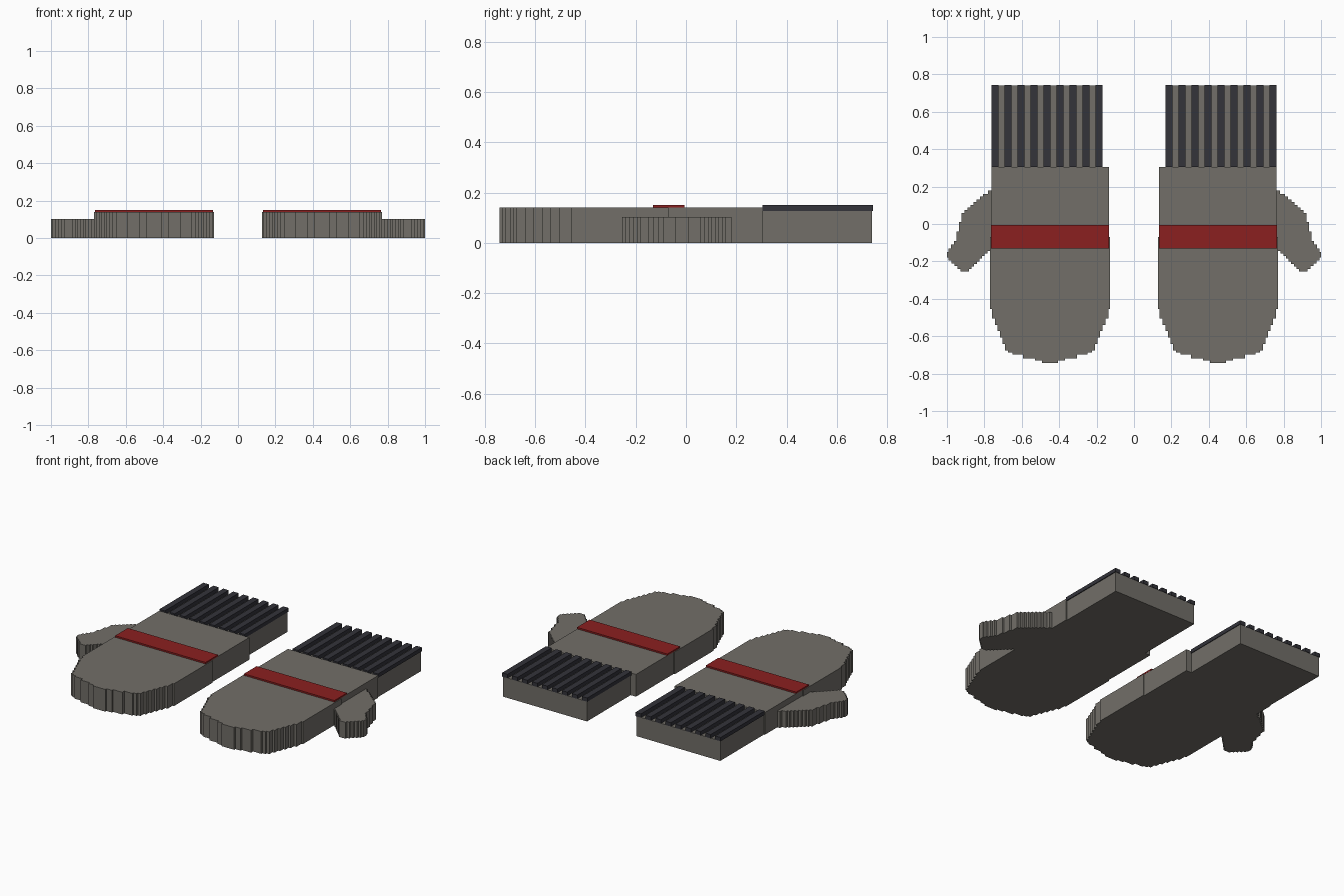
import bpy
import bmesh

if "Cube" in bpy.data.objects:
    bpy.data.objects.remove(bpy.data.objects["Cube"], do_unlink=True)


def material(name, rgb):
    mat = bpy.data.materials.new(name)
    mat.use_nodes = True
    mat.diffuse_color = (*rgb, 1)
    mat.node_tree.nodes["Principled BSDF"].inputs["Base Color"].default_value = (*rgb, 1)
    return mat


wool = material("grey wool", (0.168, 0.158, 0.14))
charcoal = material("charcoal rib", (0.033, 0.033, 0.042))
red = material("red band", (0.26, 0.014, 0.014))


def stepped(points, step=0.014):
    """Turn every sloping edge of a closed outline into small stairs."""
    path = []
    for (x0, y0), (x1, y1) in zip(points, points[1:] + points[:1]):
        dx, dy = x1 - x0, y1 - y0
        path.append((x0, y0))
        if min(abs(dx), abs(dy)) < 0.005:
            continue
        n = max(1, round(min(abs(dx), abs(dy)) / step))
        for i in range(n):
            x = x0 + dx * (i + 0.5) / n
            path += [(x, y0 + dy * i / n), (x, y0 + dy * (i + 1) / n)]
    return path


def slab(name, outline, z0, z1, mat, side):
    """Extrude a flat outline upward; side mirrors it across x."""
    bm = bmesh.new()
    base = bm.faces.new([bm.verts.new((side * x, y, z0)) for x, y in outline])
    top = bmesh.ops.extrude_face_region(bm, geom=[base], use_keep_orig=True)["geom"]
    for v in top:
        if isinstance(v, bmesh.types.BMVert):
            v.co.z = z1
    bmesh.ops.recalc_face_normals(bm, faces=bm.faces)
    mesh = bpy.data.meshes.new(name)
    bm.to_mesh(mesh)
    bm.free()
    mesh.materials.append(mat)
    bpy.context.collection.objects.link(bpy.data.objects.new(name, mesh))


def rect(x0, x1, y0, y1):
    return [(x0, y0), (x1, y0), (x1, y1), (x0, y1)]


# Hand outline: outer half from the back edge to the fingertip, then its mirror
middle = 0.449
half = [(0.314, 0.305), (0.314, -0.07), (0.321, -0.07), (0.321, -0.455),
        (0.302, -0.505), (0.235, -0.675), (0.19, -0.698), (0.10, -0.718),
        (0.025, -0.742)]
hand = [(middle + w, y) for w, y in half] + [(middle - w, y) for w, y in reversed(half)]

thumb = [(0.763, 0.18), (0.80, 0.16), (0.915, 0.06), (0.955, -0.09),
         (1.0, -0.15), (1.0, -0.18), (0.92, -0.255), (0.89, -0.255), (0.763, -0.13)]

for label, side in (("left", 1), ("right", -1)):
    slab(label + "_hand", stepped(hand), 0, 0.14, wool, side)
    slab(label + "_thumb", stepped(thumb), 0, 0.103, wool, side)
    slab(label + "_band", rect(0.134, 0.764, -0.132, -0.006), 0.14, 0.15, red, side)
    # Ribbed cuff
    slab(label + "_cuff", rect(0.172, 0.757, 0.305, 0.74), 0, 0.126, wool, side)
    for i in range(9):
        x = 0.187 + 0.0695 * i
        slab(f"{label}_cuff_rib_{i + 1}", rect(x - 0.019, x + 0.019, 0.305, 0.743),
             0.126, 0.15, charcoal, side)
